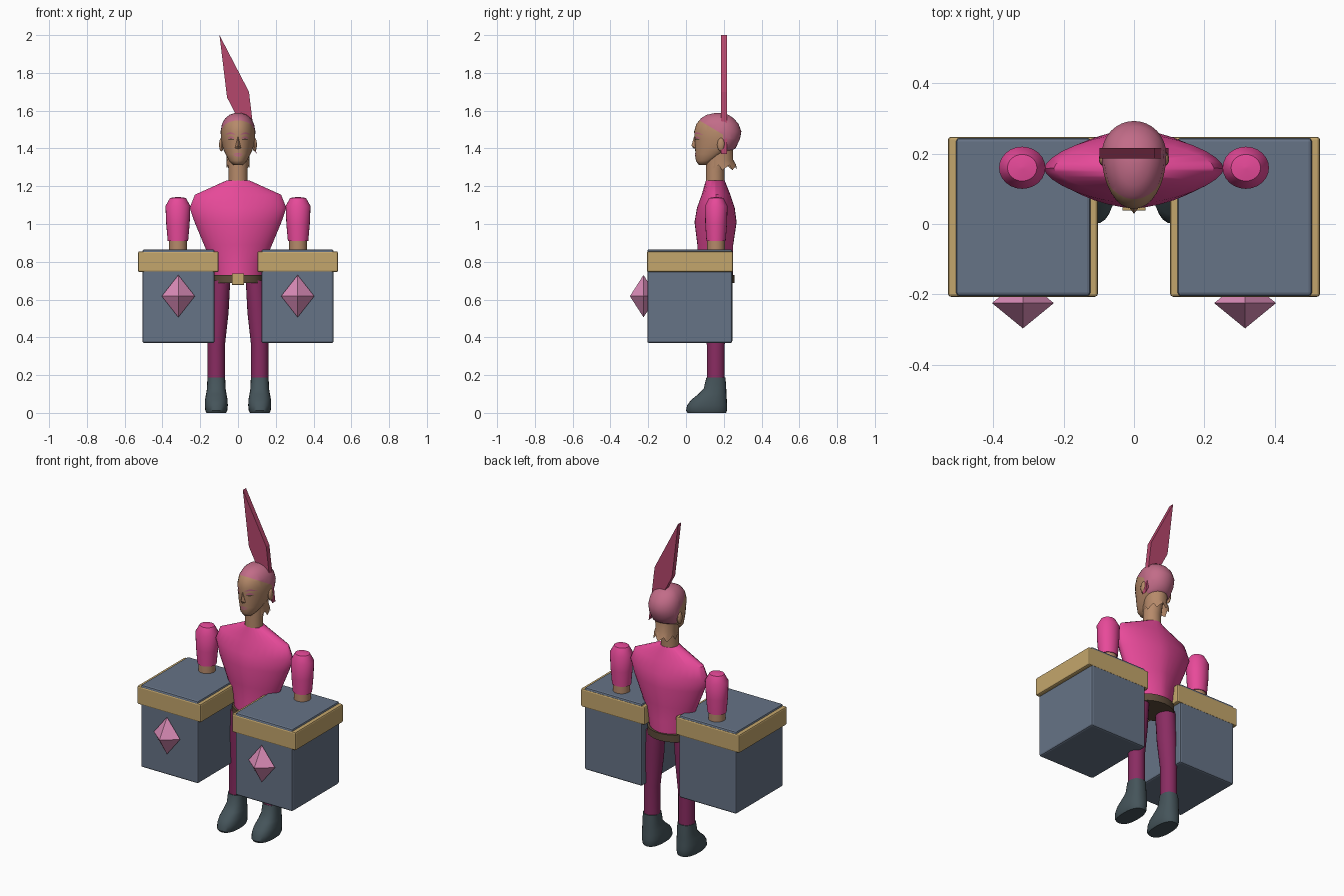
import bpy
import bmesh
from math import cos, sin, pi, sqrt, radians
from mathutils import Vector

cube = bpy.data.objects.get("Cube")
if cube:
    bpy.data.objects.remove(cube, do_unlink=True)


def material(name, hex_code):
    """One flat colour, converted from a hex code to linear values."""
    raw = [c / 255 for c in bytes.fromhex(hex_code)]
    rgba = [c / 12.92 if c < 0.04 else ((c + 0.055) / 1.055) ** 2.4 for c in raw] + [1]
    mat = bpy.data.materials.new(name)
    mat.use_nodes = True
    mat.diffuse_color = rgba
    mat.node_tree.nodes["Principled BSDF"].inputs["Base Color"].default_value = rgba
    return mat


PINK = material("shirt pink", "E84A9A")
PLUM = material("trouser plum", "8A2C62")
BOOT = material("boot grey", "45545A")
SKIN = material("skin tan", "B68A6A")
ROSE = material("hair rose", "C26C88")
CRIMSON = material("feather crimson", "B5476C")
GOLD = material("trim gold", "C4A66C")
SLATE = material("box slate", "667386")
GEM = material("gem pink", "DB8CB8")
BELT = material("belt brown", "5E4C3A")


def finish(name, bm, mats, smooth=True, angle=40):
    """Turn a bmesh into a shaded, coloured object."""
    bmesh.ops.recalc_face_normals(bm, faces=bm.faces)
    mesh = bpy.data.meshes.new(name)
    bm.to_mesh(mesh)
    bm.free()
    for mat in mats:
        mesh.materials.append(mat)
    obj = bpy.data.objects.new(name, mesh)
    bpy.context.collection.objects.link(obj)
    if smooth:
        bpy.ops.object.select_all(action="DESELECT")
        obj.select_set(True)
        bpy.context.view_layer.objects.active = obj
        bpy.ops.object.shade_smooth_by_angle(angle=radians(angle))
    return obj


def loft(rings, x=0, segments=24, power=2, split=0.5, capped=True, jag=0):
    """Stack egg-shaped rings (z, front y, back y, half width[, x shift])."""
    bm = bmesh.new()
    loops = []
    for level, (z, front, back, width, *shift) in enumerate(rings):
        middle = front + split * (back - front)
        loop = []
        for i in range(segments):
            c, s = cos(2 * pi * i / segments), sin(2 * pi * i / segments)
            px = width * abs(c) ** (2 / power) * (1 if c > 0 else -1)
            reach = back - middle if s > 0 else middle - front
            py = middle + reach * abs(s) ** (2 / power) * (1 if s > 0 else -1)
            dz = jag * (i % 3) if level == 0 else 0
            loop.append(bm.verts.new((x + sum(shift) + px, py, z + dz)))
        loops.append(loop)
    for low, high in zip(loops, loops[1:]):
        for i in range(segments):
            j = (i + 1) % segments
            bm.faces.new((low[i], low[j], high[j], high[i]))
    if capped:
        bm.faces.new(loops[0])
        bm.faces.new(loops[-1])
    return bm


def block(name, low, high, mat, bevel):
    bm = bmesh.new()
    bmesh.ops.create_cube(bm, size=1)
    low, high = Vector(low), Vector(high)
    for v in bm.verts:
        v.co = (low + high) / 2 + v.co * (high - low)
    if bevel:
        bmesh.ops.bevel(bm, geom=bm.edges, offset=bevel, segments=2, affect="EDGES", profile=0.5)
    return finish(name, bm, [mat], smooth=False)


def hull(name, points, mat):
    bm = bmesh.new()
    for p in points:
        bm.verts.new(p)
    bmesh.ops.convex_hull(bm, input=bm.verts)
    return finish(name, bm, [mat], smooth=False)


# Torso, belt and buckle
finish("shirt", loft([
    (0.72, 0.062, 0.248, 0.125), (0.8, 0.064, 0.25, 0.142), (0.89, 0.06, 0.25, 0.18),
    (1.01, 0.045, 0.268, 0.23), (1.085, 0.058, 0.258, 0.256),
    (1.155, 0.083, 0.235, 0.228), (1.23, 0.105, 0.205, 0.062)],
    segments=32, power=1.65), [PINK])
finish("belt", loft([(0.687, 0.054, 0.258, 0.13), (0.73, 0.054, 0.258, 0.13)]), [BELT])
block("buckle", (-0.033, 0.038, 0.678), (0.033, 0.06, 0.738), GOLD, 0.003)

# Neck and ragged nape
finish("neck", loft([(1.2, 0.105, 0.203, 0.05), (1.28, 0.105, 0.203, 0.05),
                     (1.38, 0.105, 0.22, 0.055)]), [SKIN])
finish("nape", loft([(1.285, 0.115, 0.268, 0.062), (1.34, 0.115, 0.25, 0.06),
                     (1.41, 0.11, 0.25, 0.065)], capped=False, jag=0.014), [SKIN])

# Head, with the hairline cut along planes
HEAD = [(1.312, 0.068, 0.11, 0.024), (1.335, 0.052, 0.15, 0.047), (1.37, 0.05, 0.21, 0.066),
        (1.4, 0.048, 0.262, 0.08), (1.45, 0.046, 0.286, 0.09), (1.49, 0.043, 0.293, 0.092),
        (1.53, 0.055, 0.278, 0.085), (1.56, 0.08, 0.252, 0.068),
        (1.578, 0.11, 0.225, 0.045), (1.587, 0.15, 0.19, 0.018)]
SPLIT = 0.62
SLOPE = Vector((0, 0.6, 1))
cuts = [((0, 0.06, 1.555), SLOPE), ((0, 0.195, 0), Vector((0, 1, 0))),
        ((0, 0, 1.385), Vector((0, 0, 1)))]
head = loft(HEAD, segments=32, split=SPLIT)
for point, normal in cuts:
    bmesh.ops.bisect_plane(head, geom=head.verts[:] + head.edges[:] + head.faces[:],
                           plane_co=point, plane_no=normal)
for face in head.faces:
    centre = face.calc_center_median()
    crown, behind, above = [(centre - Vector(p)).dot(n) > 0 for p, n in cuts]
    face.material_index = int(crown or (behind and above))
finish("head", head, [SKIN, ROSE], angle=60)


def face_y(x, z):
    """Front surface of the head at x, z."""
    for a, b in zip(HEAD, HEAD[1:]):
        if a[0] <= z <= b[0]:
            t = (z - a[0]) / (b[0] - a[0])
            front, back, width = [p + t * (q - p) for p, q in zip(a[1:], b[1:])]
            return front + SPLIT * (back - front) * (1 - sqrt(max(0, 1 - (x / width) ** 2)))


def face_plate(name, start, end, z, height, arch, mat):
    """Thin almond plate that follows the face."""
    bm = bmesh.new()
    rows, steps = [], 6
    for i in range(steps + 1):
        t = i / steps
        x, bulge = start + t * (end - start), sin(pi * t)
        mid, half = z + arch * bulge, height * (0.2 + 0.8 * bulge)
        rows.append([bm.verts.new((x, face_y(x, h) - 0.002, h)) for h in (mid - half, mid + half)])
    for a, b in zip(rows, rows[1:]):
        bm.faces.new((a[0], b[0], b[1], a[1]))
    finish(name, bm, [mat])


hull("nose", [(0, 0.043, 1.465), (0, 0.029, 1.415), (0.016, 0.05, 1.402),
              (-0.016, 0.05, 1.402), (0, 0.06, 1.44), (0, 0.042, 1.398)], SKIN)
face_plate("upper_lip", -0.024, 0.024, 1.37, 0.004, 0.002, ROSE)
face_plate("lower_lip", -0.02, 0.02, 1.363, 0.004, -0.002, ROSE)

# Feather slanting through the head
kite = [(-0.098, 2), (0.058, 1.7), (0.098, 1.37), (-0.058, 1.67)]
hull("feather", [(x, y, z) for x, z in kite for y in (0.186, 0.216)], CRIMSON)

for side, label in ((1, "left"), (-1, "right")):
    # Eyes, brows and ears
    face_plate(label + "_brow", side * 0.014, side * 0.066, 1.473, 0.005, 0.008, ROSE)
    face_plate(label + "_eyelid", side * 0.018, side * 0.056, 1.454, 0.006, 0.004, ROSE)
    face_plate(label + "_eye", side * 0.02, side * 0.053, 1.447, 0.004, 0.001, BELT)
    ear = bmesh.new()
    bmesh.ops.create_uvsphere(ear, u_segments=12, v_segments=8, radius=1)
    for v in ear.verts:
        v.co = Vector((side * 0.088, 0.185, 1.42)) + v.co * Vector((0.012, 0.02, 0.036))
    finish(label + "_ear", ear, [SKIN])

    # Arm: puffed sleeve over a plain forearm
    arm_x = side * 0.318
    finish(label + "_sleeve", loft([
        (0.91, 0.108, 0.21, 0.054), (1.0, 0.102, 0.217, 0.062), (1.095, 0.1, 0.22, 0.066),
        (1.138, 0.122, 0.198, 0.042), (1.143, 0.155, 0.165, 0.006)], x=arm_x), [PINK])
    finish(label + "_forearm", loft([(0.84, 0.112, 0.206, 0.047), (0.93, 0.112, 0.206, 0.047)],
                                    x=arm_x), [SKIN])

    # Leg and boot
    leg_x = side * 0.115
    finish(label + "_leg", loft([
        (0.16, 0.11, 0.205, 0.046), (0.36, 0.11, 0.205, 0.046),
        (0.53, 0.098, 0.212, 0.055, -side * 0.01),
        (0.7, 0.095, 0.215, 0.052, -side * 0.022)], x=leg_x), [PLUM])
    finish(label + "_boot", loft([
        (0, 0.008, 0.212, 0.052), (0.012, 0, 0.217, 0.058), (0.04, 0.006, 0.218, 0.061),
        (0.068, 0.026, 0.216, 0.06), (0.1, 0.066, 0.214, 0.054), (0.13, 0.094, 0.213, 0.049),
        (0.188, 0.108, 0.209, 0.047)], x=leg_x, power=2.4), [BOOT])

    # Carried box with gold rim and gem
    near, far = side * 0.124, side * 0.506
    block(label + "_box", (min(near, far), -0.205, 0.37), (max(near, far), 0.245, 0.866),
          SLATE, 0.01)
    near, far = side * 0.103, side * 0.529
    block(label + "_rim", (min(near, far), -0.207, 0.745), (max(near, far), 0.248, 0.855),
          GOLD, 0.008)
    centre = Vector((side * 0.316, -0.225, 0.618))
    radii = [Vector((0.088, 0, 0)), Vector((0, 0.072, 0)), Vector((0, 0, 0.112))]
    hull(label + "_gem", [centre + sign * r for r in radii for sign in (1, -1)], GEM)
